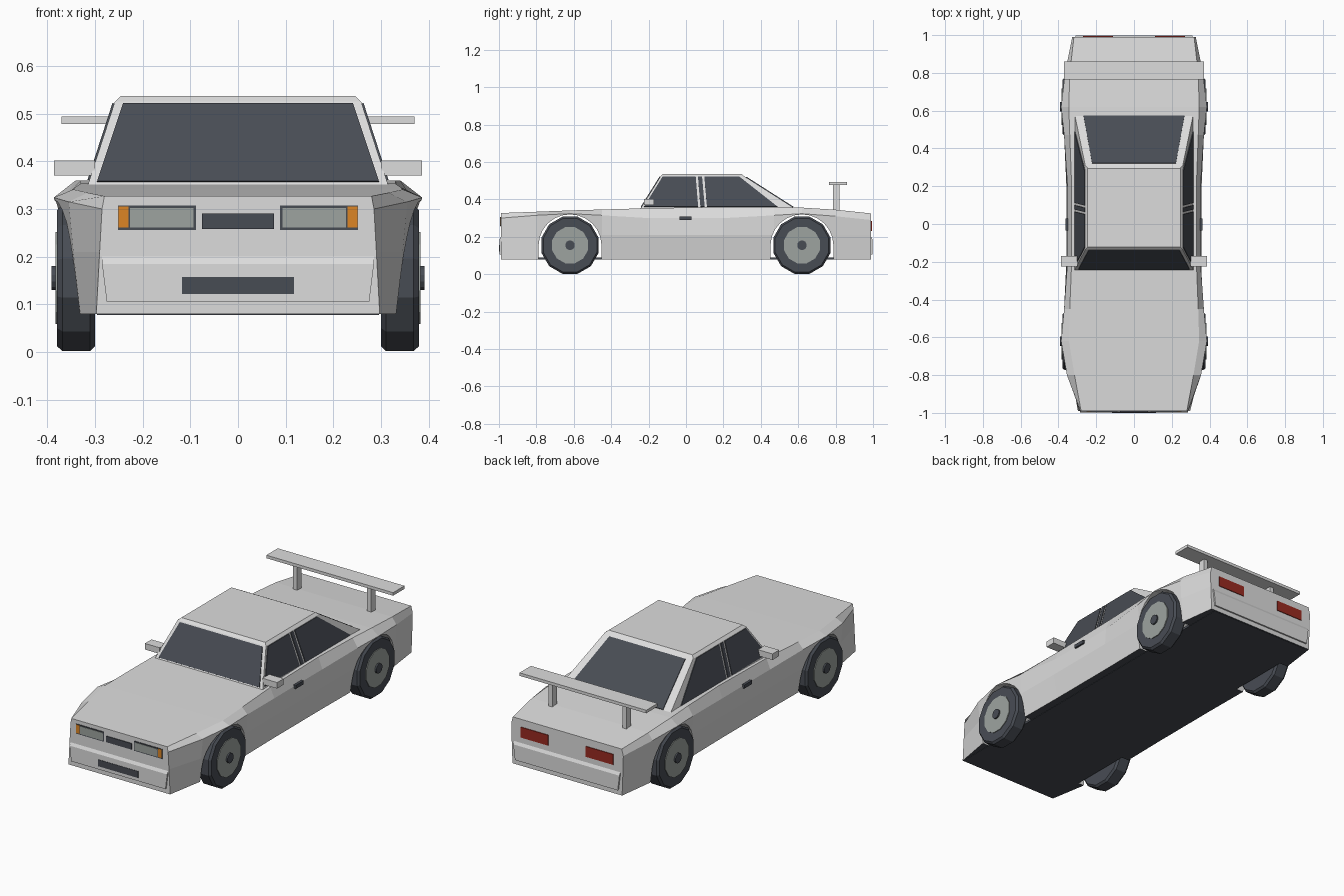
import bpy, bmesh, math
from mathutils import Vector

if "Cube" in bpy.data.objects:
    bpy.data.objects.remove(bpy.data.objects["Cube"], do_unlink=True)


def material(name, r, g, b):
    m = bpy.data.materials.new(name)
    m.use_nodes = True
    m.diffuse_color = (r, g, b, 1)
    m.node_tree.nodes["Principled BSDF"].inputs["Base Color"].default_value = (r, g, b, 1)
    return m


PAINT = material("pale grey paint", .72, .72, .72)
DARK = material("dark slate", .064, .072, .088)
GREY = material("mid grey", .34, .37, .35)
AMBER = material("amber", .72, .235, .018)
RED = material("tail red", .32, .024, .015)


def finish(name, bm, *mats):
    bmesh.ops.recalc_face_normals(bm, faces=bm.faces)
    mesh = bpy.data.meshes.new(name)
    bm.to_mesh(mesh)
    bm.free()
    for m in mats:
        mesh.materials.append(m)
    ob = bpy.data.objects.new(name, mesh)
    bpy.context.scene.collection.objects.link(ob)
    return ob


def loft(name, rings, *mats):
    """Skin a list of equal closed rings and cap both ends."""
    bm = bmesh.new()
    loops = [[bm.verts.new(p) for p in ring] for ring in rings]
    n = len(loops[0])
    for a, b in zip(loops, loops[1:]):
        for i in range(n):
            j = (i + 1) % n
            bm.faces.new((a[i], a[j], b[j], b[i]))
    bm.faces.new(loops[0])
    bm.faces.new(loops[-1])
    return finish(name, bm, *mats)


def box(name, x, y, z, mat):
    rings = [[(a, y[0], c), (a, y[1], c), (b, y[1], c), (b, y[0], c)]
             for a, b, c in ((x[0], x[1], z[0]), (x[0], x[1], z[1]))]
    return loft(name, rings, mat)


def plate(name, pts, thick, mat):
    """Thin panel centred on the plane of its outline."""
    p = [Vector(q) for q in pts]
    off = (p[1] - p[0]).cross(p[2] - p[0]).normalized() * thick / 2
    return loft(name, [[q - off for q in p], [q + off for q in p]], mat)


def panel(name, x0, x1, z0, z1, y, thick, mat):
    return plate(name, [(x0, y, z0), (x1, y, z0), (x1, y, z1), (x0, y, z1)], thick, mat)


# Body shell: y, then half-widths and heights up the side
STATIONS = [
    (-.99, .297, .29, .285, .30, .28, .327),
    (-.8, .33, .345, .355, .315, .315, .334),
    (-.62, .355, .37, .386, .324, .345, .341),
    (-.45, .34, .36, .37, .315, .34, .346),
    (-.2, .337, .358, .352, .30, .33, .353),
    (.2, .337, .358, .352, .30, .33, .36),
    (.47, .34, .36, .37, .315, .34, .36),
    (.62, .355, .37, .386, .324, .345, .356),
    (.8, .345, .36, .365, .31, .34, .345),
    (.99, .32, .325, .327, .29, .318, .325),
]
rings = []
for y, wb, wm, ws, zs, wt, zt in STATIONS:
    half = [(wb, .08), (wm, .21), (ws, zs), (wt, zt)]
    rings.append([(x, y, z) for x, z in half] + [(-x, y, z) for x, z in reversed(half)])
body = loft("body_shell", rings, PAINT, DARK)

# Wheel arches cut through the shell
AXLES = (("front", -.62), ("rear", .62))
WHEEL_Z = .155
for end, cy in AXLES:
    arc = [(cy + .168 * math.cos(math.pi * i / 12), WHEEL_Z + .165 * math.sin(math.pi * i / 12))
           for i in range(13)]
    arc += [(cy - .172, -.05), (cy + .172, -.05)]
    cutter = loft("arch_cutter", [[(x, y, z) for y, z in arc] for x in (-.6, .6)], PAINT)
    cutter.hide_render = True
    mod = body.modifiers.new("arch", 'BOOLEAN')
    mod.operation = 'DIFFERENCE'
    mod.solver = 'EXACT'
    mod.object = cutter
    bpy.context.view_layer.objects.active = body
    bpy.ops.object.modifier_apply(modifier=mod.name)
    bpy.data.objects.remove(cutter, do_unlink=True)
for f in body.data.polygons:
    f.material_index = 1 if f.normal.z < -.9 and f.center.z < .1 else 0
box("floor_pan", (-.295, .295), (-.985, .985), (.078, .09), DARK)

# Cabin with a chamfered roof edge
def cabin_ring(w, y0, y1, z):
    return [(-w, y0, z), (w, y0, z), (w, y1, z), (-w, y1, z)]

low, high = (.318, -.25, .6, .34), (.258, -.135, .31, .525)
loft("cabin", [cabin_ring(*low), cabin_ring(*high), cabin_ring(.245, -.122, .295, .537)], PAINT)


def slope(i, z):
    """Cabin half-width (0), front y (1) or rear y (2) at height z."""
    t = (z - low[3]) / (high[3] - low[3])
    return low[i] + (high[i] - low[i]) * t


# Windscreen and rear window
for name, i, wb, wt, zb, zt in (("windscreen", 1, .295, .241, .357, .52),
                                ("rear_window", 2, .267, .222, .358, .518)):
    yb, yt = slope(i, zb), slope(i, zt)
    plate(name, [(-wb, yb, zb), (wb, yb, zb), (wt, yt, zt), (-wt, yt, zt)], .008, DARK)

# Side glass: bottom and top y ranges
SIDE_GLASS = (("front_side_window", -.225, .065, -.125, .052),
              ("door_pillar_strip", .077, .1, .064, .086),
              ("rear_side_window", .112, .49, .098, .285))
for side, s in (("left", 1), ("right", -1)):
    for name, b0, b1, t0, t1 in SIDE_GLASS:
        pts = [(s * slope(0, z), y, z)
               for y, z in ((b0, .36), (b1, .36), (t1, .521), (t0, .521))]
        plate(f"{side}_{name}", pts, .008, DARK)

    # Mirrors, handles and wing posts
    box(f"{side}_mirror", sorted((s * .3, s * .386)), (-.225, -.17), (.37, .402), PAINT)
    box(f"{side}_door_handle", sorted((s * .34, s * .362)), (-.035, .03), (.289, .308), DARK)
    box(f"{side}_wing_post", sorted((s * .205, s * .228)), (.785, .822), (.335, .48), PAINT)

    # Lamps
    def lamp(name, x0, x1, z0, z1, y, t, mat):
        panel(f"{side}_{name}", s * x0, s * x1, z0, z1, y, t, mat)

    lamp("headlight_frame", .088, .252, .256, .307, -.99, .006, DARK)
    lamp("headlight_lens", .093, .226, .261, .302, -.991, .008, GREY)
    lamp("indicator", .23, .25, .261, .305, -.991, .008, AMBER)
    lamp("tail_light", .11, .27, .23, .285, .99, .008, RED)

    # Wheels: chamfered tyre, hub disc and centre cap
    for end, cy in AXLES:
        def disc_ring(x, r, n=12):
            return [(s * x, cy + r * math.cos(math.tau * (i + .5) / n),
                     WHEEL_Z + r * math.sin(math.tau * (i + .5) / n)) for i in range(n)]

        def turned(name, profile, mat):
            loft(f"{end}_{side}_{name}", [disc_ring(x, r) for x, r in profile], mat)

        turned("tyre", [(.3, .148), (.31, .158), (.368, .158), (.379, .148)], DARK)
        turned("hub_disc", [(.37, .1), (.383, .1)], GREY)
        turned("hub_cap", [(.38, .026), (.391, .026)], DARK)

# Bumpers with a sloping top edge
for name, s, w in (("front_bumper", -1, .285), ("rear_bumper", 1, .31)):
    y = s * .998
    loft(name, [[(-x, s * .97, z), (x, s * .97, z), (x, yy, zz), (-x, yy, zz)]
                for x, z, yy, zz in ((w - .01, .105, y, .105), (w, .185, y, .185),
                                     (w, .2, s * .99, .2))], PAINT)

# Nose openings
panel("upper_grille", -.075, .075, .258, .29, -.99, .008, DARK)
panel("lower_intake", -.117, .117, .122, .157, -.998, .004, DARK)

# Rear wing
box("rear_wing", (-.37, .37), (.765, .86), (.478, .494), PAINT)
